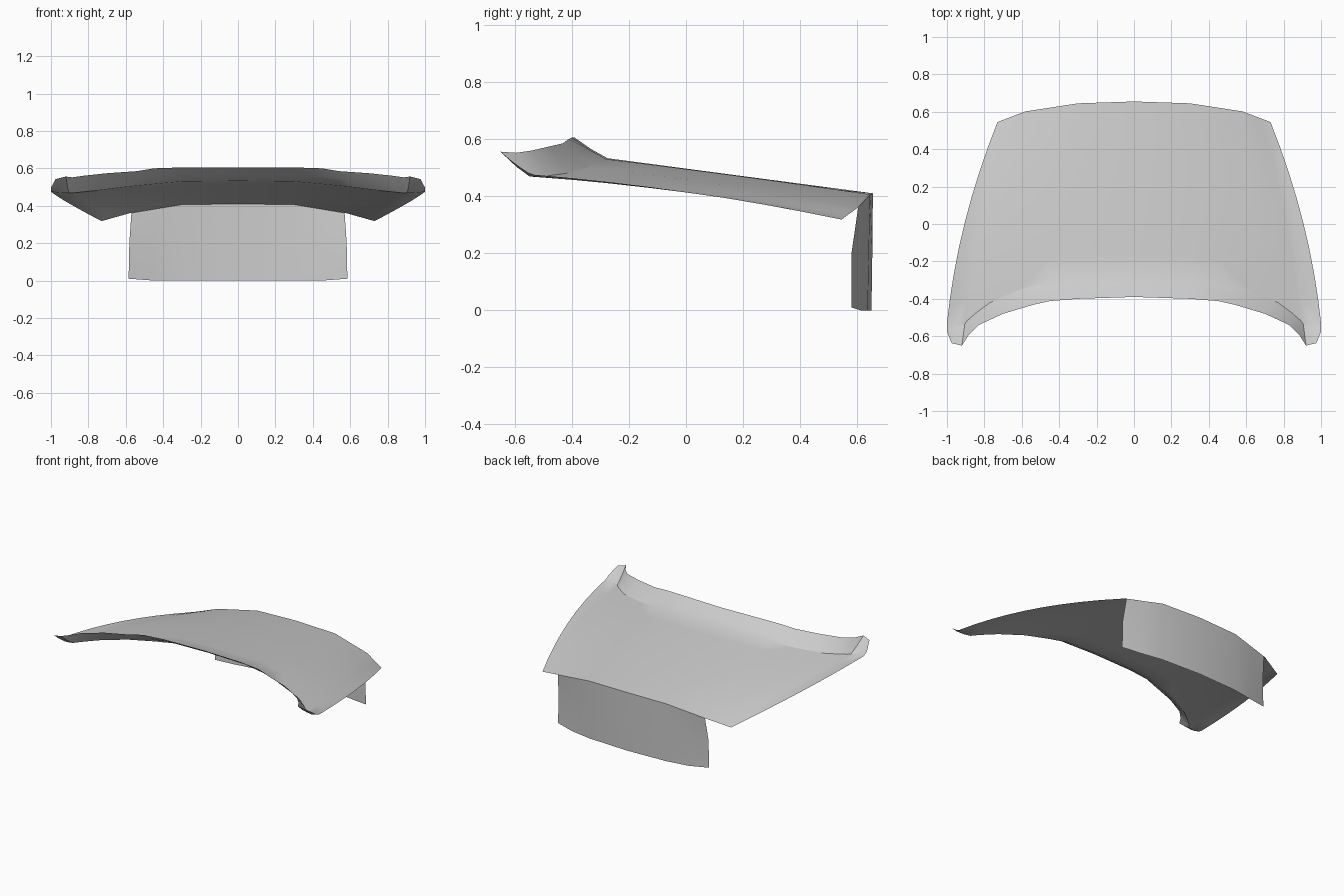
import bpy, bmesh
from mathutils import Vector

if "Cube" in bpy.data.objects:
    bpy.data.objects.remove(bpy.data.objects["Cube"])

def sheet(name, rows, angle=0.5):
    """Skin a right-hand grid of points, then mirror it across x = 0."""
    bm = bmesh.new()
    grid = [[bm.verts.new(p) for p in row] for row in rows]
    for a, b in zip(grid, grid[1:]):
        for i in range(len(a) - 1):
            bm.faces.new((a[i], a[i + 1], b[i + 1], b[i]))
    geom = bm.verts[:] + bm.edges[:] + bm.faces[:]
    dup = bmesh.ops.duplicate(bm, geom=geom)["geom"]
    copies = [g for g in dup if isinstance(g, bmesh.types.BMVert)]
    for v in copies:
        v.co.x *= -1
    bmesh.ops.reverse_faces(bm, faces=[g for g in dup if isinstance(g, bmesh.types.BMFace)])
    bmesh.ops.remove_doubles(bm, verts=bm.verts[:], dist=0.0005)
    me = bpy.data.meshes.new(name)
    bm.to_mesh(me)
    bm.free()
    ob = bpy.data.objects.new(name, me)
    bpy.context.collection.objects.link(ob)
    bpy.ops.object.select_all(action='DESELECT')
    ob.select_set(True)
    bpy.context.view_layer.objects.active = ob
    bpy.ops.object.shade_smooth_by_angle(angle=angle)
    return ob

# Lid: rear edge, fold line and upturned lip, from centre to side
rear_ctrl = [(0, .655, .41), (.3, .645, .406), (.58, .602, .36), (.73, .545, .318)]
rear_x = [0, .3, .44, .58, .62, .65, .67, .69, .71, .73]
fold = [(0, -.275, .533), (.3, -.28, .53), (.46, -.312, .515), (.61, -.35, .5),
        (.77, -.42, .48), (.85, -.48, .472), (.89, -.515, .468), (.905, -.535, .468),
        (.955, -.55, .47), (1, -.53, .475)]
lip = [(0, -.39, .605), (.3, -.4, .605), (.45, -.412, .6), (.54, -.432, .585),
       (.7, -.48, .574), (.83, -.54, .56), (.885, -.595, .552), (.92, -.65, .556),
       (.975, -.637, .543), (1, -.575, .497)]

def on_line(x):
    for a, b in zip(rear_ctrl, rear_ctrl[1:]):
        if x <= b[0] + 1e-6:
            return Vector(a).lerp(Vector(b), (x - a[0]) / (b[0] - a[0]))

rear = [on_line(x) for x in rear_x]
rows = []
N = 8
for k in range(N + 1):
    t = k / N
    row = []
    for r, f in zip(rear, fold):
        p = r.lerp(Vector(f), t)
        side = r.x / .73
        bulge = 4 * t * (1 - t) * side ** 2
        row.append(p + Vector((.04 * bulge, 0, .017 * bulge)))
    rows.append(row)
# Slightly dished lip
rows.append([Vector(f).lerp(Vector(l), .5) + Vector((0, 0, -.004)) for f, l in zip(fold, lip)])
rows.append([Vector(l) for l in lip])
sheet("lid", rows)

# Rear panel hanging from the lid's back edge
sheet("rear_panel", [
    [(0, .65, 0), (.3, .637, 0), (.45, .612, 0), (.585, .58, .01)],
    [(0, .653, .2), (.3, .641, .2), (.45, .614, .2), (.581, .58, .2)],
    [(0, .655, .41), (.3, .645, .406), (.44, .6235, .383), (.57, .6035, .361)],
])
bpy.data.objects["rear_panel"].data.flip_normals()
